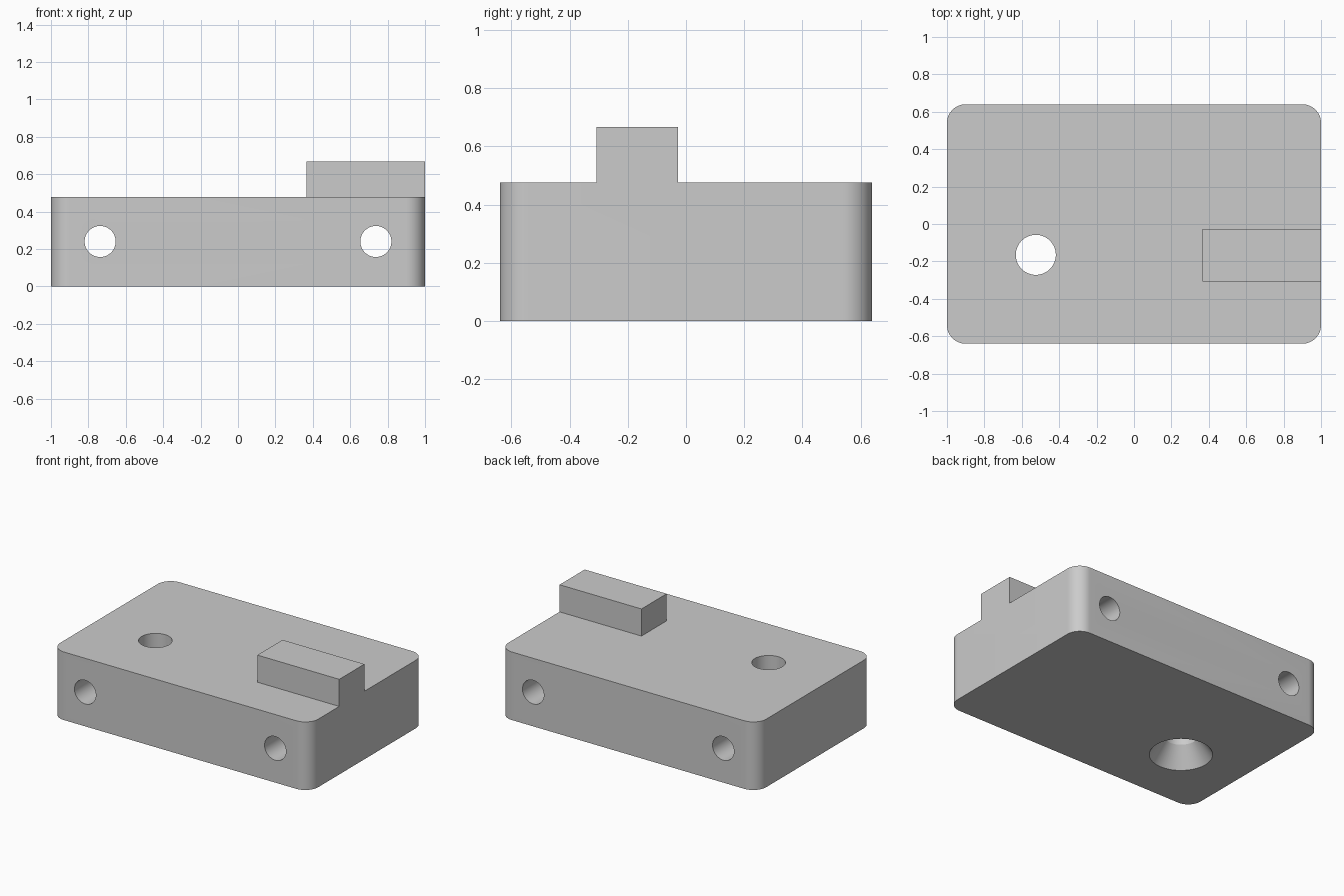
import bpy
import bmesh
from math import radians
from mathutils import Matrix, Vector

default = bpy.data.objects.get("Cube")
if default:
    bpy.data.objects.remove(default, do_unlink=True)

HALF_Y, HEIGHT, CORNER = 0.64, 0.477, 0.1
TAB_TOP = 0.667

grey = bpy.data.materials.new("plain_grey")
grey.use_nodes = True
colour = (0.6, 0.6, 0.6, 1)
grey.diffuse_color = colour
grey.node_tree.nodes["Principled BSDF"].inputs["Base Color"].default_value = colour


def finish(name, bm):
    mesh = bpy.data.meshes.new(name)
    bm.to_mesh(mesh)
    bm.free()
    mesh.materials.append(grey)
    obj = bpy.data.objects.new(name, mesh)
    bpy.context.collection.objects.link(obj)
    return obj


def box(name, low, high, corner=0):
    low, high = Vector(low), Vector(high)
    bm = bmesh.new()
    bmesh.ops.create_cube(bm, size=1)
    bmesh.ops.scale(bm, vec=high - low, verts=bm.verts)
    bmesh.ops.translate(bm, vec=(low + high) / 2, verts=bm.verts)
    if corner:
        upright = [e for e in bm.edges
                   if abs(e.verts[0].co.z - e.verts[1].co.z) > 0.01]
        bmesh.ops.bevel(bm, geom=upright, offset=corner, segments=16,
                        profile=0.5, affect='EDGES')
    return finish(name, bm)


def cone(name, centre, r_low, r_high, depth, turn=None):
    bm = bmesh.new()
    bmesh.ops.create_cone(bm, cap_ends=True, segments=64, radius1=r_low,
                          radius2=r_high, depth=depth,
                          matrix=Matrix.Translation(centre) @ (turn or Matrix()))
    return finish(name, bm)


def combine(target, other, operation):
    mod = target.modifiers.new(other.name, 'BOOLEAN')
    mod.operation = operation
    mod.solver = 'EXACT'
    mod.object = other
    bpy.ops.object.select_all(action='DESELECT')
    bpy.context.view_layer.objects.active = target
    target.select_set(True)
    bpy.ops.object.modifier_apply(modifier=mod.name)
    bpy.data.objects.remove(other, do_unlink=True)


# Rounded block with the raised tab flush to its side
block = box("mounting_block", (-1, -HALF_Y, 0), (1, HALF_Y, HEIGHT), CORNER)
tab = box("raised_tab", (0.365, -0.307, HEIGHT - 0.1), (1, -0.028, TAB_TOP))
combine(block, tab, 'UNION')

# Vertical hole, countersunk from below
hole_x, hole_y, hole_r = -0.525, -0.165, 0.107
sink_r, sink_depth, extra = 0.2, 0.134, 0.05
slope = (sink_r - hole_r) / sink_depth
cutters = [
    cone("vertical_hole", (hole_x, hole_y, HEIGHT / 2), hole_r, hole_r, 1),
    cone("countersink", (hole_x, hole_y, (sink_depth - extra) / 2),
         sink_r + slope * extra, hole_r, sink_depth + extra),
]

# Two holes running front to back
for side in (-1, 1):
    cutters.append(cone("cross_hole", (side * 0.737, 0, 0.24), 0.083, 0.083, 2,
                        Matrix.Rotation(radians(90), 4, 'X')))

for cutter in cutters:
    combine(block, cutter, 'DIFFERENCE')

bpy.ops.object.shade_smooth_by_angle(angle=radians(25))
